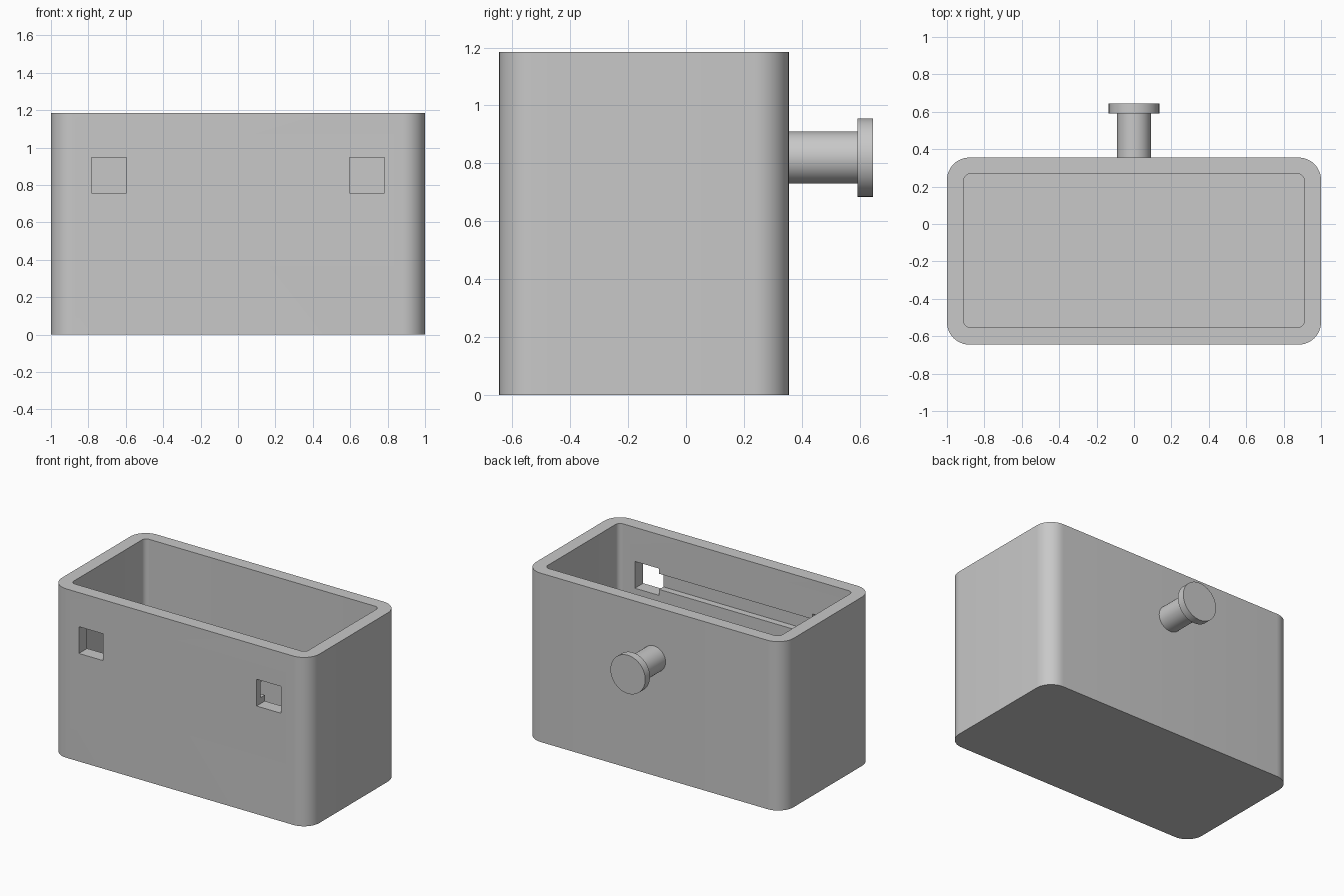
import bpy, bmesh, math
from mathutils import Matrix

default = bpy.data.objects.get("Cube")
if default:
    bpy.data.objects.remove(default, do_unlink=True)

grey = bpy.data.materials.new("plain grey")
grey.use_nodes = True
color = (0.58, 0.58, 0.58, 1)
grey.diffuse_color = color
grey.node_tree.nodes["Principled BSDF"].inputs["Base Color"].default_value = color


def add_object(name, bm):
    bmesh.ops.recalc_face_normals(bm, faces=bm.faces)
    mesh = bpy.data.meshes.new(name)
    bm.to_mesh(mesh)
    bm.free()
    mesh.materials.append(grey)
    obj = bpy.data.objects.new(name, mesh)
    bpy.context.collection.objects.link(obj)
    return obj


def block(name, x, y, z, radius=0):
    """Upright block between the given limits, with rounded vertical edges."""
    points = []
    steps = 12 if radius else 0
    corners = [(x[1], y[1], 1, 1), (x[0], y[1], -1, 1),
               (x[0], y[0], -1, -1), (x[1], y[0], 1, -1)]
    for i, (cx, cy, sx, sy) in enumerate(corners):
        for k in range(steps + 1):
            a = math.pi / 2 * (i + k / max(steps, 1))
            points.append((cx + radius * (math.cos(a) - sx),
                           cy + radius * (math.sin(a) - sy), z[0]))
    bm = bmesh.new()
    base = bm.faces.new([bm.verts.new(p) for p in points])
    top = bmesh.ops.extrude_face_region(bm, geom=[base], use_keep_orig=True)["geom"]
    bmesh.ops.translate(bm, vec=(0, 0, z[1] - z[0]),
                        verts=[v for v in top if isinstance(v, bmesh.types.BMVert)])
    return add_object(name, bm)


def activate(obj):
    bpy.ops.object.select_all(action='DESELECT')
    obj.select_set(True)
    bpy.context.view_layer.objects.active = obj


def cut(obj, cutter):
    cutter.hide_render = True
    mod = obj.modifiers.new("cut", 'BOOLEAN')
    mod.operation = 'DIFFERENCE'
    mod.solver = 'EXACT'
    mod.object = cutter
    activate(obj)
    bpy.ops.object.modifier_apply(modifier=mod.name)
    bpy.data.objects.remove(cutter, do_unlink=True)


def shade(obj):
    activate(obj)
    bpy.ops.object.shade_smooth_by_angle(angle=math.radians(30))


def disc(name, radius, y0, y1):
    """Cylinder lying along y."""
    bm = bmesh.new()
    turn = Matrix.Translation((0, (y0 + y1) / 2, 0.82)) @ Matrix.Rotation(math.pi / 2, 4, 'X')
    bmesh.ops.create_cone(bm, cap_ends=True, segments=64, radius1=radius,
                          radius2=radius, depth=y1 - y0, matrix=turn)
    shade(add_object(name, bm))


# Open box with rounded corners
box = block("box", (-1, 1), (-0.645, 0.355), (0, 1.185), 0.12)
cut(box, block("cavity_cutter", (-0.91, 0.91), (-0.553, 0.268), (0.09, 1.4), 0.035))

# Two square windows through the front wall
for side in (-1, 1):
    mid = side * 0.69
    cut(box, block("window_cutter", (mid - 0.094, mid + 0.094), (-0.8, -0.5), (0.758, 0.946)))

# Shallow channel joining the windows on the inside of the front wall
cut(box, block("channel_cutter", (-0.65, 0.65), (-0.6, -0.5), (0.80, 0.91)))
shade(box)

# Peg on the back wall
disc("peg_shaft", 0.09, 0.34, 0.6)
disc("peg_head", 0.135, 0.592, 0.645)
